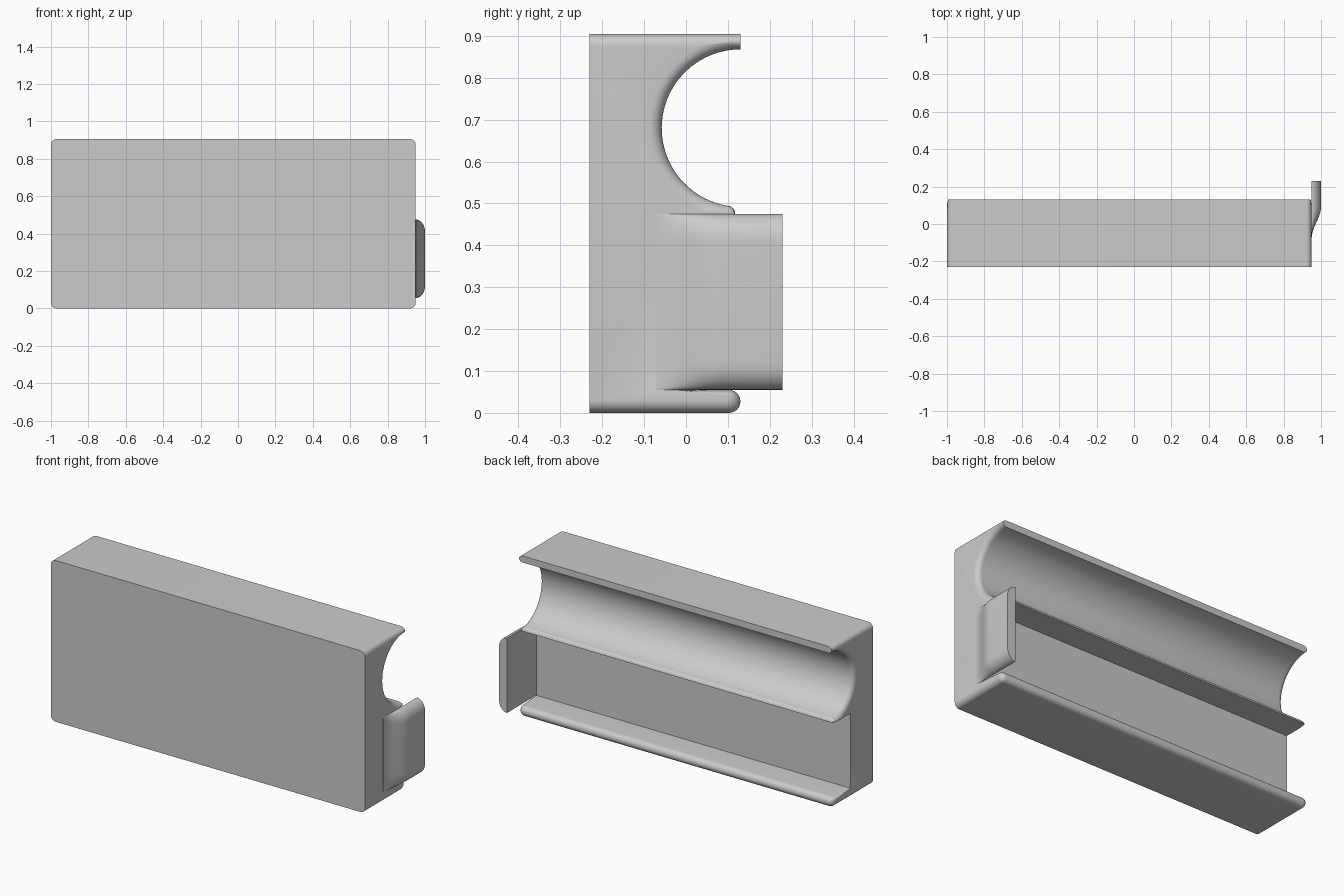
import bpy, bmesh
from math import sin, cos, pi, asin, sqrt, radians

cube = bpy.data.objects.get("Cube")
if cube:
    bpy.data.objects.remove(cube, do_unlink=True)

grey = bpy.data.materials.new("plain grey")
grey.use_nodes = True
colour = (0.6, 0.6, 0.6, 1)
grey.diffuse_color = colour
grey.node_tree.nodes["Principled BSDF"].inputs["Base Color"].default_value = colour

# Main dimensions
FRONT, BACK, TOP = -0.23, 0.13, 0.905
LEFT_END, RIGHT_END = 0.95, -1.0
SLOT_LOW, SLOT_HIGH, SLOT_FLOOR = 0.055, 0.475, -0.03
GROOVE_Z, GROOVE_R = 0.68, 0.188
EDGE = 0.03


def loft(name, sections):
    """Skin a row of matching closed sections and cap both ends."""
    bm = bmesh.new()
    rings = [[bm.verts.new(p) for p in s] for s in sections]
    for a, b in zip(rings, rings[1:]):
        for i in range(len(a)):
            j = (i + 1) % len(a)
            bm.faces.new((a[i], a[j], b[j], b[i]))
    bm.faces.new(rings[0])
    bm.faces.new(rings[-1])
    bmesh.ops.remove_doubles(bm, verts=bm.verts, dist=0.00005)
    bmesh.ops.recalc_face_normals(bm, faces=bm.faces)
    mesh = bpy.data.meshes.new(name)
    bm.to_mesh(mesh)
    bm.free()
    obj = bpy.data.objects.new(name, mesh)
    bpy.context.collection.objects.link(obj)
    mesh.materials.append(grey)
    bpy.ops.object.select_all(action="DESELECT")
    obj.select_set(True)
    bpy.context.view_layer.objects.active = obj
    bpy.ops.object.shade_smooth_by_angle(angle=radians(35))
    return obj


def profile(d):
    """Body outline in y and z, drawn in by d for the rounded ends."""
    pts = [(FRONT, d), (FRONT, TOP - d)]
    # Half-round groove, stopping at the upper lip and the lower nose
    r = GROOVE_R + d
    lip = min(r, TOP - d - 0.002 - GROOVE_Z)
    nose = min(r * 0.985, GROOVE_Z - SLOT_HIGH - 0.009)
    start, end = asin(lip / r), -asin(nose / r)
    pts.append((BACK - r * cos(start), TOP - d))
    n = 40
    for i in range(n + 1):
        t = start + (end - start) * i / n
        pts.append((BACK - r * cos(t), GROOVE_Z + r * sin(t)))
    # Rounded nose over the slot
    y, z = pts[-1]
    h = z - SLOT_HIGH
    for i in range(1, 7):
        t = pi / 2 * i / 6
        pts.append((y + 0.02 * sin(t), SLOT_HIGH + h * cos(t)))
    # Slot and rounded lower rail
    pts += [(SLOT_FLOOR, SLOT_HIGH), (SLOT_FLOOR, SLOT_LOW)]
    high = SLOT_LOW - 0.4 * d
    half = (high - d) / 2
    for i in range(13):
        t = pi / 2 - pi * i / 12
        pts.append((BACK - d - half + half * cos(t), d + half + half * sin(t)))
    return pts


# Body with rounded end edges
steps = [pi / 2 * i / 8 for i in range(9)]
stations = [(RIGHT_END + EDGE * (1 - sin(t)), EDGE * (1 - cos(t))) for t in reversed(steps)]
stations += [(LEFT_END - EDGE * (1 - sin(t)), EDGE * (1 - cos(t))) for t in steps]
loft("holder_body", [[(x, y, z) for y, z in profile(d)] for x, d in stations])


def tab_section(y):
    """Flat inside, rounded outside, swelling outwards in an S bend."""
    s = min(1, max(0, (y + 0.07) / 0.16))
    depth = 0.001 + 0.049 * s * s * (3 - 2 * s)
    round_z = 0.065
    pts = [(LEFT_END, y, SLOT_LOW)]
    corner = [(depth * sin(t), round_z * (1 - cos(t))) for t in steps]
    pts += [(LEFT_END + x, y, SLOT_LOW + z) for x, z in corner[1:]]
    pts += [(LEFT_END + x, y, SLOT_HIGH - z) for x, z in reversed(corner)]
    return pts


# End tab that closes the slot
bend = [-0.07 + 0.16 * i / 14 for i in range(15)]
loft("end_tab", [tab_section(y) for y in bend + [0.23]])
